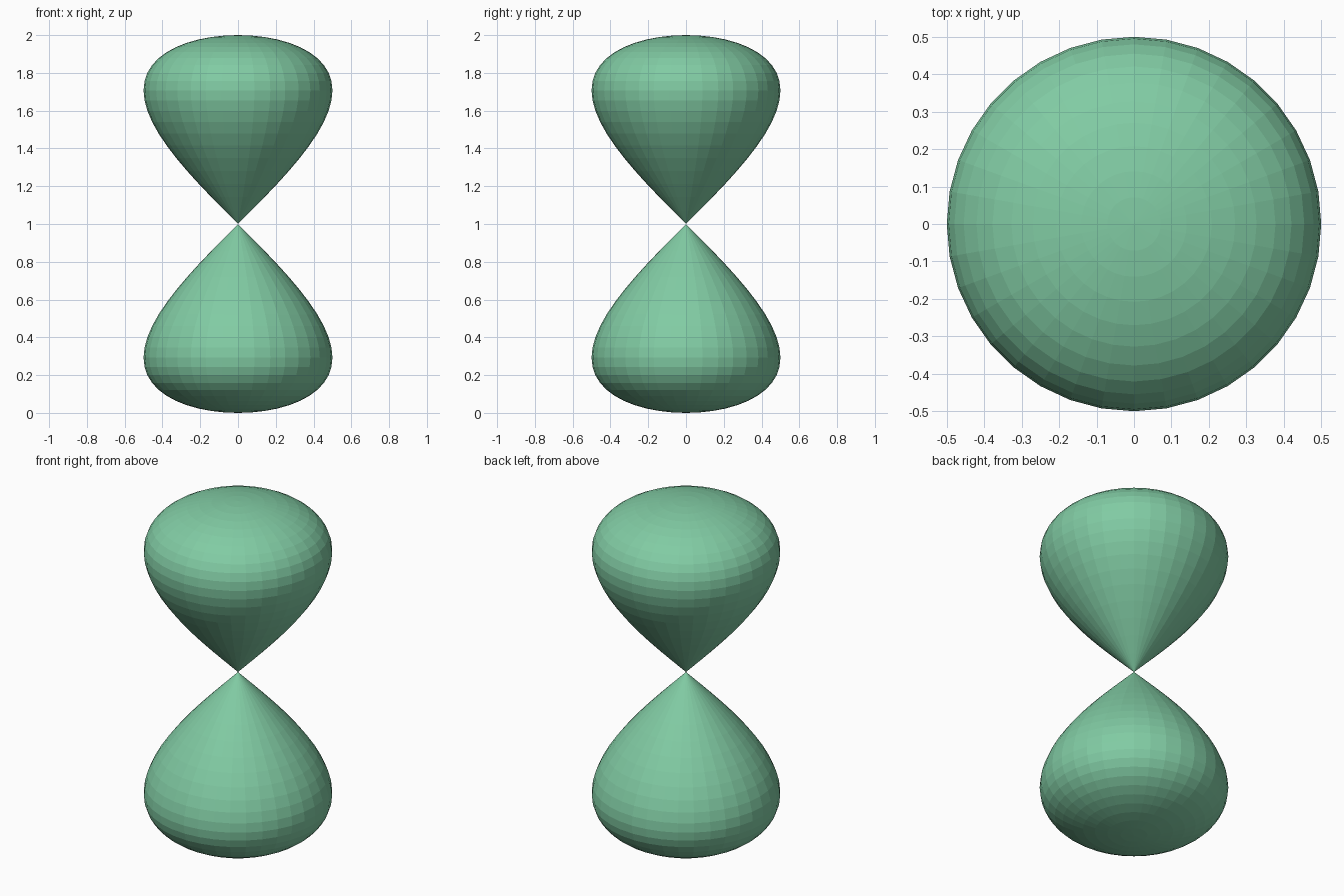
import bpy, bmesh
from math import sin, cos, pi

if "Cube" in bpy.data.objects:
    bpy.data.objects.remove(bpy.data.objects["Cube"])

SIDES, RINGS = 36, 22

green = bpy.data.materials.new("soft green")
green.diffuse_color = (0.22, 0.60, 0.37, 1)
green.use_nodes = True
green.node_tree.nodes["Principled BSDF"].inputs["Base Color"].default_value = green.diffuse_color


def bulb(name, direction):
    """Teardrop of revolution, pointed at z = 1 and rounded at the far end."""
    bm = bmesh.new()
    # profile: radius = h * sqrt(1 - h^2), from the rounded pole to the point
    profile = []
    for i in range(RINGS + 1):
        a = pi / 2 * i / RINGS
        profile.append(bm.verts.new((abs(sin(a) * cos(a)), 0, 1 + direction * cos(a))))
    edges = [bm.edges.new(pair) for pair in zip(profile, profile[1:])]
    bmesh.ops.spin(bm, geom=profile + edges, cent=(0, 0, 0), axis=(0, 0, 1),
                   angle=2 * pi, steps=SIDES, use_merge=True)
    bmesh.ops.remove_doubles(bm, verts=bm.verts, dist=1e-5)
    bmesh.ops.recalc_face_normals(bm, faces=bm.faces)
    mesh = bpy.data.meshes.new(name)
    bm.to_mesh(mesh)
    bm.free()
    mesh.materials.append(green)
    bpy.context.collection.objects.link(bpy.data.objects.new(name, mesh))


bulb("upper_bulb", 1)
bulb("lower_bulb", -1)
